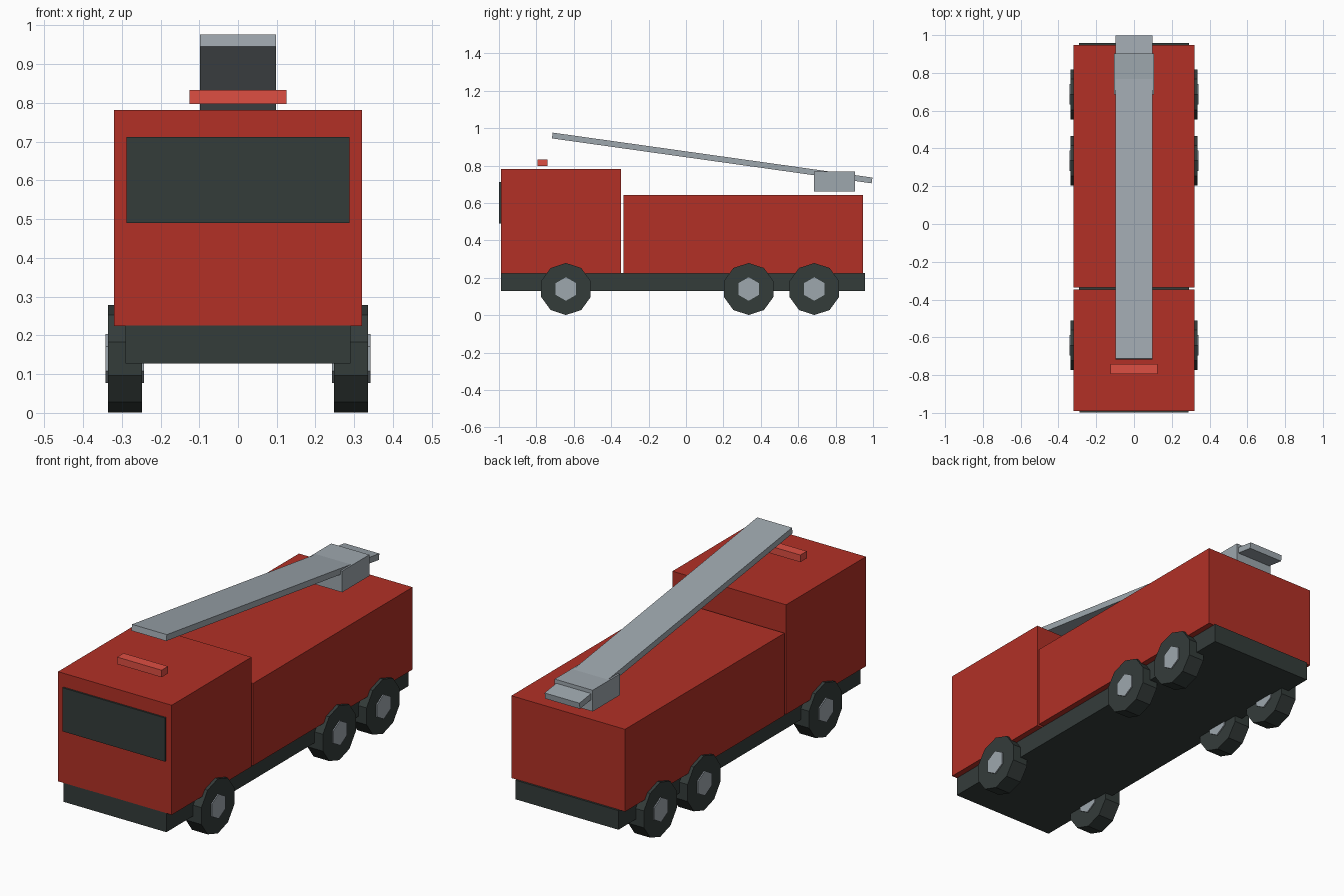
import bpy
import math

if "Cube" in bpy.data.objects:
    bpy.data.objects.remove(bpy.data.objects["Cube"], do_unlink=True)


def make_material(name, rgb):
    """Flat material from 0-255 display colour, stored as linear."""
    linear = [((c / 255 + 0.055) / 1.055) ** 2.4 for c in rgb]
    mat = bpy.data.materials.new(name)
    mat.use_nodes = True
    mat.diffuse_color = (*linear, 1)
    mat.node_tree.nodes["Principled BSDF"].inputs["Base Color"].default_value = (*linear, 1)
    return mat


red = make_material("body red", (178, 48, 38))
bright_red = make_material("light bar red", (222, 78, 66))
dark = make_material("dark rubber", (52, 60, 58))
grey = make_material("metal grey", (158, 167, 174))


def finish(name, mat):
    obj = bpy.context.object
    obj.name = obj.data.name = name
    obj.data.materials.append(mat)
    return obj


def box(name, mat, half_width, y_range, z_range):
    """Box centred on x = 0."""
    (y0, y1), (z0, z1) = y_range, z_range
    bpy.ops.mesh.primitive_cube_add(size=1, location=(0, (y0 + y1) / 2, (z0 + z1) / 2))
    obj = finish(name, mat)
    obj.scale = (2 * half_width, y1 - y0, z1 - z0)
    bpy.ops.object.transform_apply(location=False, rotation=False, scale=True)
    return obj


def disc(name, mat, sides, radius, depth, location):
    """Cylinder along x with a corner pointing up."""
    bpy.ops.mesh.primitive_cylinder_add(vertices=sides, radius=radius, depth=depth)
    obj = finish(name, mat)
    obj.rotation_euler = (math.pi / 2, 0, math.pi / 2)
    bpy.ops.object.transform_apply(location=False, rotation=True, scale=False)
    obj.location = location


# Chassis, cab and rear body
box("chassis", dark, 0.29, (-0.99, 0.957), (0.128, 0.225))
box("cab", red, 0.32, (-0.99, -0.348), (0.224, 0.782))
box("rear_body", red, 0.32, (-0.335, 0.947), (0.224, 0.643))
box("windscreen", dark, 0.288, (-0.999, -0.99), (0.49, 0.712))
box("light_bar", bright_red, 0.125, (-0.793, -0.741), (0.797, 0.833))

# Turntable and sloping ladder
box("turntable", grey, 0.107, (0.685, 0.903), (0.66, 0.768))
ladder = box("ladder", grey, 0.098, (-0.723, 1.003), (0.825, 0.856))
ladder.rotation_euler.x = math.radians(-8)

# Three axles, wheel and hub on each side
for axle, y in (("front", -0.642), ("middle", 0.335), ("rear", 0.686)):
    for side, sign in (("left", 1), ("right", -1)):
        spot = (sign * 0.292, y, 0.14)
        disc(f"{axle}_{side}_wheel", dark, 10, 0.139, 0.088, spot)
        disc(f"{axle}_{side}_hub", grey, 6, 0.063, 0.099, spot)
